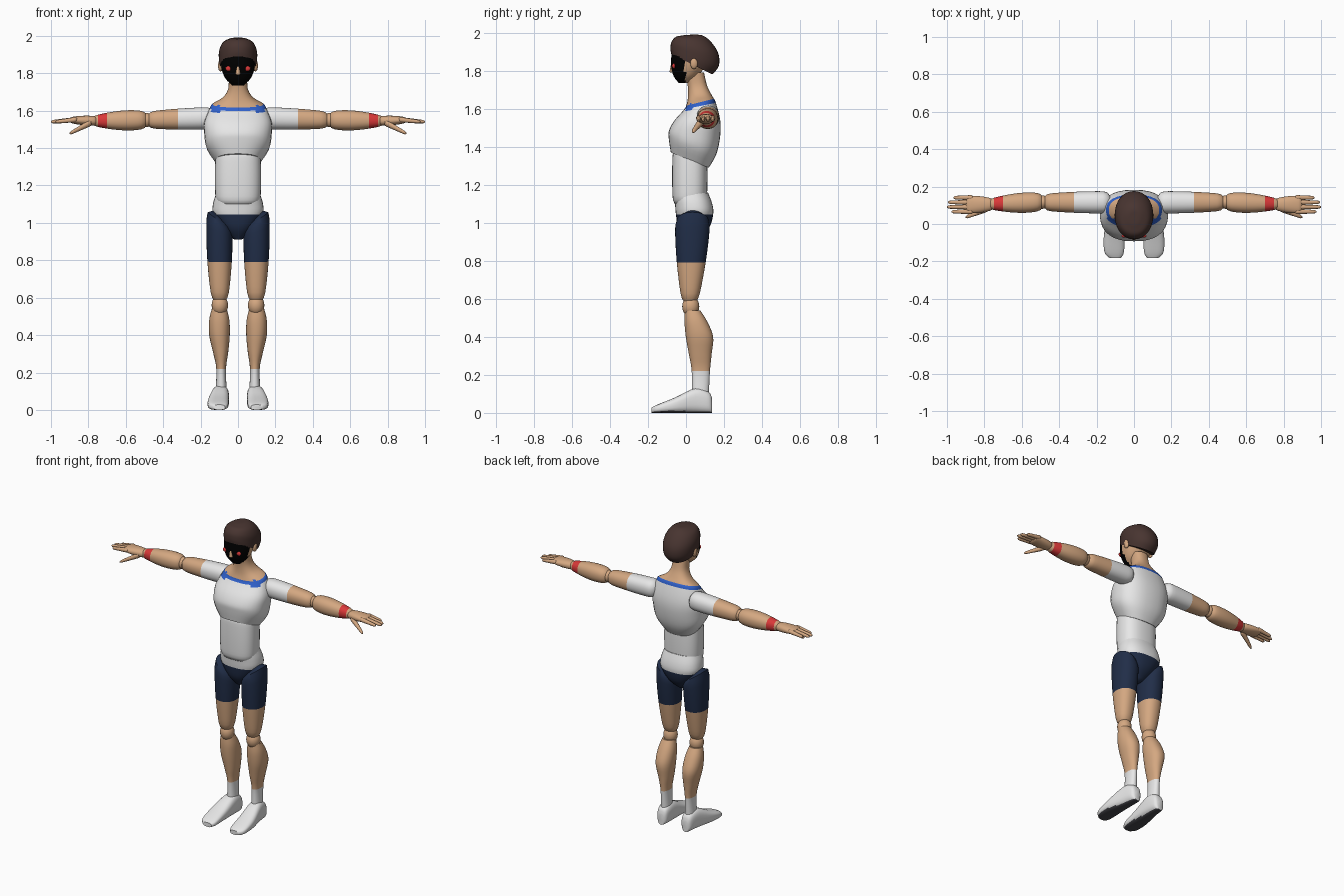
import bpy, bmesh, math
from mathutils import Matrix, Vector

cube = bpy.data.objects.get("Cube")
if cube:
    bpy.data.objects.remove(cube)


def material(name, red, green, blue):
    mat = bpy.data.materials.new(name)
    mat.use_nodes = True
    colour = (red, green, blue, 1)
    mat.diffuse_color = colour
    mat.node_tree.nodes["Principled BSDF"].inputs["Base Color"].default_value = colour
    return mat


SKIN = material("skin", .66, .39, .22)
WHITE = material("white cloth", .8, .8, .8)
NAVY = material("navy cloth", .015, .027, .065)
RED = material("red", .7, .04, .04)
BLACK = material("black mask", 0, 0, 0)
HAIR = material("brown hair", .065, .035, .03)
BLUE = material("blue collar", .03, .12, .6)
SOLE = material("dark sole", .06, .06, .07)

# Each axis places (along, across, other) in space
AXES = {"x": lambda along, a, b: Vector((along, a, b)),
        "y": lambda along, a, b: Vector((a, along, b)),
        "z": lambda along, a, b: Vector((a, b, along))}


def finish(bm, name, materials, rule=None):
    """Recolour faces by rule, smooth all but sharp edges, make the object."""
    bmesh.ops.recalc_face_normals(bm, faces=bm.faces[:])
    for face in bm.faces:
        face.smooth = True
        if rule and rule(face.calc_center_median(), face.normal):
            face.material_index = 1
    for edge in bm.edges:
        edge.smooth = edge.calc_face_angle(0) < math.radians(50)
    mesh = bpy.data.meshes.new(name)
    bm.to_mesh(mesh)
    bm.free()
    for mat in materials:
        mesh.materials.append(mat)
    bpy.context.collection.objects.link(bpy.data.objects.new(name, mesh))


def spline(rings, steps):
    """Add smoothly curved rings between the given ones."""
    dense = []
    for k in range(len(rings) - 1):
        before, after = rings[max(k - 1, 0)], rings[min(k + 2, len(rings) - 1)]
        for step in range(steps):
            u = step / steps
            dense.append([
                q + u / 2 * (r - p + u * (2 * p - 5 * q + 4 * r - s
                                          + u * (3 * (q - r) + s - p)))
                for p, q, r, s in zip(before, rings[k], rings[k + 1], after)])
    return dense + [rings[-1]]


def loft(name, rings, materials, bands=(), axis="z", side=1, power=2.2,
         rule=None, steps=4, sides=32):
    """Skin rings of (along, a, b, radius a, radius b, tilt b, tilt a).
    Each entry in bands is the ring where the next material starts."""
    padded = [(list(ring) + [0, 0])[:7] for ring in rings]
    bm = bmesh.new()
    loops = []
    for along, a, b, radius_a, radius_b, tilt_b, tilt_a in spline(padded, steps):
        loop = []
        for i in range(sides):
            angle = math.tau * i / sides
            cos, sin = math.cos(angle), math.sin(angle)
            da = radius_a * math.copysign(abs(cos) ** (2 / power), cos)
            db = radius_b * math.copysign(abs(sin) ** (2 / power), sin)
            point = AXES[axis](along + tilt_b * db + tilt_a * da, a + da, b + db)
            point.x *= side
            loop.append(bm.verts.new(point))
        loops.append(loop)
    for k, (low, high) in enumerate(zip(loops, loops[1:])):
        index = sum(k // steps >= start for start in bands)
        for i in range(sides):
            j = (i + 1) % sides
            bm.faces.new((low[i], low[j], high[j], high[i])).material_index = index
    bm.faces.new(loops[0])
    bm.faces.new(loops[-1]).material_index = len(bands)
    finish(bm, name, materials, rule)


def limb(name, start, end, radius, materials, cuts=(), flat=(1, 1), bulge=0,
         skew=1, lean=0, axis="x", **options):
    """A round-ended tapered limb, swollen midway; cuts are colour fractions."""
    order = {"x": (0, 1, 2), "z": (2, 0, 1)}[axis]
    stops = sorted(set(k / 16 for k in range(17)) | set(cuts))
    rings = []
    for u in stops:
        centre = Vector(start).lerp(Vector(end), u)
        size = radius[0] + (radius[1] - radius[0]) * u
        size += bulge * math.sin(math.pi * u ** skew)
        size *= max(.4, (1 - abs(2 * u - 1) ** 12) ** .5)
        ratio = flat[0] + (flat[1] - flat[0]) * u
        rings.append((*(centre[i] for i in order), size, size * ratio,
                      0, lean * (1 - u) ** 5))
    loft(name, rings, materials, [stops.index(cut) for cut in cuts],
         axis=axis, steps=1, **options)


def upright(name, rings, materials, bands=(), **options):
    """A loft on the centre line from (height, depth, half width, half depth, tilt)."""
    loft(name, [(z, 0, *rest) for z, *rest in rings], materials, bands, **options)


def ball(name, centre, size, mat):
    bm = bmesh.new()
    bmesh.ops.create_uvsphere(bm, u_segments=20, v_segments=12, radius=1,
                              matrix=Matrix.LocRotScale(Vector(centre), None, Vector(size)))
    finish(bm, name, [mat])


# Chest, collar and neck, with ragged collar points at the front corners
upright("chest_and_neck", [
    (1.33, .02, .12, .1, -.4), (1.4, .035, .167, .125, -.3),
    (1.47, .045, .18, .135, -.1), (1.54, .06, .18, .12, 0),
    (1.615, .074, .15, .083, .2), (1.635, .074, .135, .073, .25),
    (1.67, .07, .08, .06, .2), (1.72, .06, .052, .05, .1),
    (1.79, .045, .05, .05, 0)],
    [WHITE, BLUE, SKIN], bands=(4, 5), power=2.4,
    rule=lambda c, n: c.y < .03 and .1 < abs(c.x) < .14 and 1.59 < c.z < 1.63)

# Waist and hips
limb("abdomen", (0, .02, 1.08), (0, .02, 1.41), (.118, .118), [WHITE],
     flat=(.75, .75), bulge=.006, axis="z", power=2.5)
upright("pelvis", [
    (1.15, .026, .12, .09, .1), (1.1, .04, .134, .098, 0),
    (1.045, .045, .132, .098, 0), (.97, .04, .08, .08, 0),
    (.91, .03, .02, .03, 0)], [WHITE, NAVY], bands=(2,), power=2.4)

# Head, masked over the front, with hair and nose
upright("head", [
    (1.735, -.012, .03, .025), (1.77, -.002, .066, .062),
    (1.82, .01, .087, .088), (1.88, .025, .094, .102),
    (1.93, .03, .085, .1), (1.97, .035, .04, .05)],
    [SKIN, BLACK], rule=lambda c, n: c.y < -.004)
upright("hair", [
    (1.836, .03, .097, .108, -.5), (1.87, .045, .102, .127, -.36),
    (1.92, .047, .101, .124, -.25), (1.965, .04, .08, .093, -.15),
    (1.987, .035, .04, .05, 0), (1.99, .035, .01, .01, 0)], [HAIR], power=2.1)
limb("nose", (0, -.074, 1.79), (0, -.07, 1.86), (.014, .004), [SKIN], axis="z")

for side, label in ((1, "left_"), (-1, "right_")):
    ball(label + "eye", (side * .05, -.064, 1.825), (.017, .009, .014), RED)
    ball(label + "ear", (side * .094, .042, 1.84), (.013, .02, .03), SKIN)

    # Arm with a short sleeve and a wristband
    limb(label + "upper_arm", (.12, .116, 1.56), (.49, .116, 1.55), (.06, .045),
         [WHITE, SKIN], cuts=(.54,), bulge=.004, side=side)
    ball(label + "elbow", (side * .49, .117, 1.55), (.036, .036, .038), SKIN)
    limb(label + "forearm", (.48, .118, 1.55), (.785, .106, 1.545), (.042, .026),
         [SKIN, RED, SKIN], cuts=(.72, .88), bulge=.018, skew=.8, side=side)

    # Hand
    limb(label + "palm", (.75, .105, 1.545), (.9, .104, 1.55), (.03, .046),
         [SKIN], flat=(.8, .35), bulge=.006, side=side)
    for k, reach in enumerate((.975, 1, .995, .965)):
        y = .066 + k * .025
        limb(f"{label}finger_{k + 1}", (.86, y, 1.553), (reach, y, 1.54),
             (.014, .009), [SKIN], side=side, sides=12)
    limb(label + "thumb", (.78, .085, 1.54), (.9, .036, 1.478), (.02, .009),
         [SKIN], side=side, sides=12)

    # Leg with shorts and a sock
    limb(label + "thigh", (.1, .036, 1.04), (.097, .02, .57), (.07, .042),
         [NAVY, SKIN], cuts=(.53,), flat=(1.35, 1), bulge=.01, lean=1,
         axis="z", side=side)
    ball(label + "knee", (side * .097, .025, .56), (.044, .045, .055), SKIN)
    loft(label + "calf", [
        (.54, .1, .035, .04, .04), (.48, .1, .052, .054, .06),
        (.4, .099, .071, .055, .072), (.31, .093, .075, .041, .06),
        (.22, .09, .078, .026, .048), (.09, .09, .075, .03, .045)],
        [SKIN, WHITE], bands=(4,), side=side)

    # Foot, resting on the ground: (depth, centre, half width, half height)
    foot = [(.138, .09, .02, .035), (.12, .09, .036, .055), (.05, .094, .046, .065),
            (-.06, .105, .056, .04), (-.15, .106, .052, .022), (-.182, .1, .03, .014)]
    loft(label + "foot", [(y, x, high, wide, high) for y, x, wide, high in foot],
         [WHITE, SOLE], axis="y", side=side, power=2.8,
         rule=lambda c, n: n.z < -.75 and c.z < .02)
